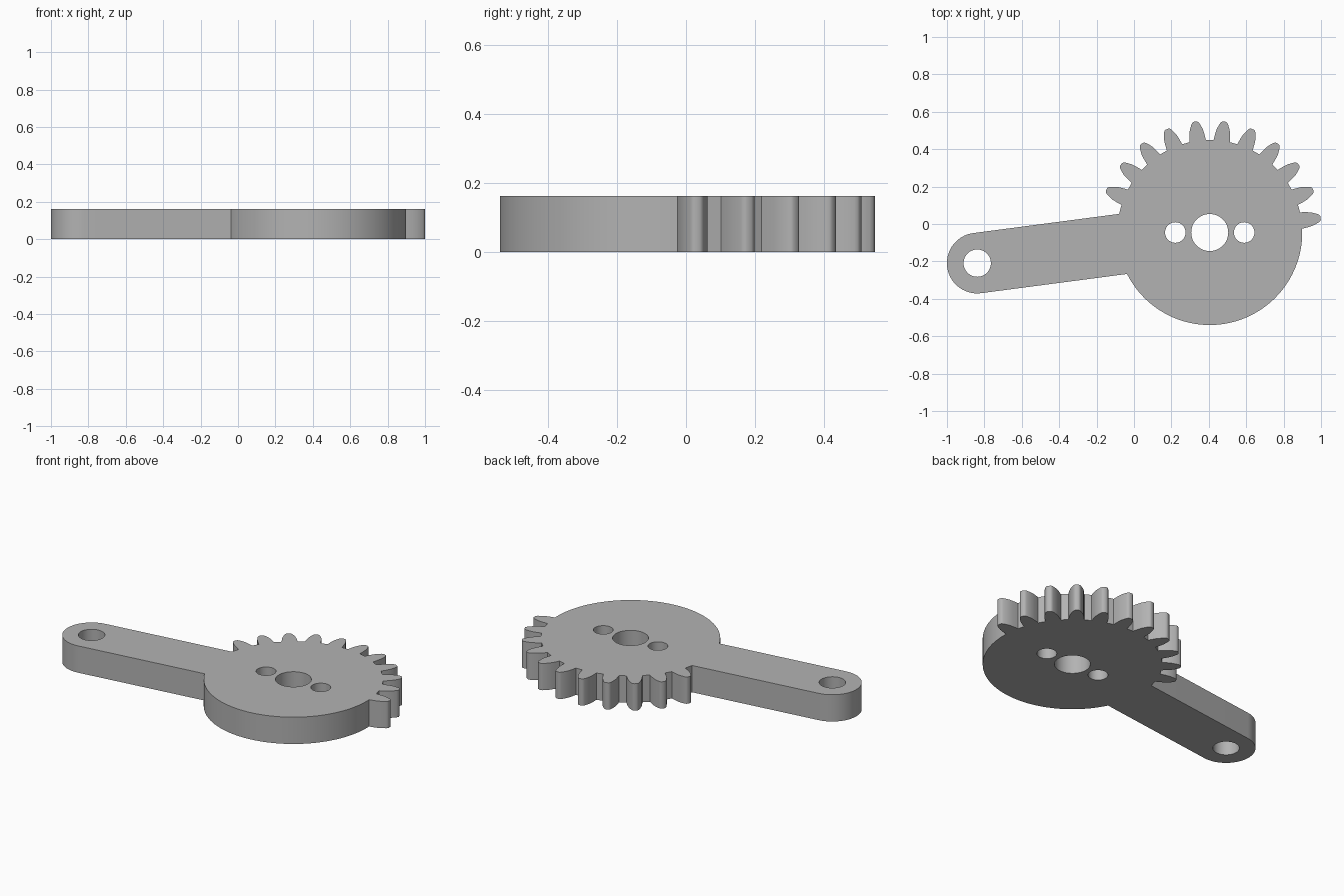
import bpy
import bmesh
from math import sin, cos, asin, radians, degrees, pi

cube = bpy.data.objects.get("Cube")
if cube:
    bpy.data.objects.remove(cube, do_unlink=True)

HEIGHT = 0.163
HUB = (0.405, -0.0455)
HUB_R = 0.4945
TILT = 7.5                      # arm slope, also half the tooth pitch
ARM_LEN, ARM_R = 1.254, 0.162
TEETH, PITCH = 11, 15
# Tooth flank: radius from the hub, half width
FLANK = [(0.4945, 0.044), (0.51, 0.0425), (0.53, 0.040), (0.551, 0.036),
         (0.57, 0.029), (0.587, 0.021), (0.595, 0.015), (0.598, 0.008)]


def polar(centre, r, deg):
    a = radians(deg)
    return (centre[0] + r * cos(a), centre[1] + r * sin(a))


def arc(centre, r, start, end, steps):
    return [polar(centre, r, start + (end - start) * i / steps)
            for i in range(steps + 1)]


def tooth(deg):
    """Points of one tooth, counter-clockwise around the hub."""
    side = [(r, degrees(asin(w / r))) for r, w in FLANK]
    return ([polar(HUB, r, deg - a) for r, a in side] +
            [polar(HUB, r, deg + a) for r, a in reversed(side)])


# Outline: toothed sector, arm with rounded end, plain rim
ARM_END = polar(HUB, ARM_LEN, 180 + TILT)
join = degrees(asin(ARM_R / HUB_R))
first = TILT - degrees(asin(FLANK[0][1] / HUB_R))
outline = []
for i in range(TEETH):
    outline += tooth(TILT + PITCH * i)
outline.append(polar(HUB, HUB_R, 180 + TILT - join))
outline += arc(ARM_END, ARM_R, 90 + TILT, 270 + TILT, 40)
outline += arc(HUB, HUB_R, 180 + TILT + join, 360 + first, 70)[:-1]

# Bores: shaft, two bolt holes, arm pivot
holes = [(HUB, 0.099), (ARM_END, 0.073)]
holes += [((HUB[0] + s * 0.184, HUB[1]), 0.055) for s in (-1, 1)]
loops = [outline] + [arc(c, r, 0, 360, 48)[:-1] for c, r in holes]

# Filled and extruded flat profile
curve = bpy.data.curves.new("gear_arm_profile", "CURVE")
curve.dimensions = "2D"
curve.fill_mode = "BOTH"
curve.extrude = HEIGHT / 2
for loop in loops:
    spline = curve.splines.new("POLY")
    spline.points.add(len(loop) - 1)
    for point, (x, y) in zip(spline.points, loop):
        point.co = (x, y, 0, 1)
    spline.use_cyclic_u = True

gear = bpy.data.objects.new("sector_gear_arm", curve)
bpy.context.collection.objects.link(gear)
bpy.ops.object.select_all(action="DESELECT")
gear.select_set(True)
bpy.context.view_layer.objects.active = gear
bpy.ops.object.convert(target="MESH")
gear = bpy.context.view_layer.objects.active
gear.name = "sector_gear_arm"

# Weld caps to walls and stand the plate on the ground
bm = bmesh.new()
bm.from_mesh(gear.data)
bmesh.ops.remove_doubles(bm, verts=bm.verts, dist=0.0001)
bmesh.ops.recalc_face_normals(bm, faces=bm.faces)
bmesh.ops.translate(bm, verts=bm.verts, vec=(0, 0, HEIGHT / 2))
bm.to_mesh(gear.data)
bm.free()

# Plain grey material
grey = bpy.data.materials.new("plain_grey")
grey.use_nodes = True
colour = (0.45, 0.45, 0.45, 1)
grey.diffuse_color = colour
grey.node_tree.nodes["Principled BSDF"].inputs["Base Color"].default_value = colour
gear.data.materials.clear()
gear.data.materials.append(grey)
bpy.ops.object.shade_smooth_by_angle(angle=radians(30))
